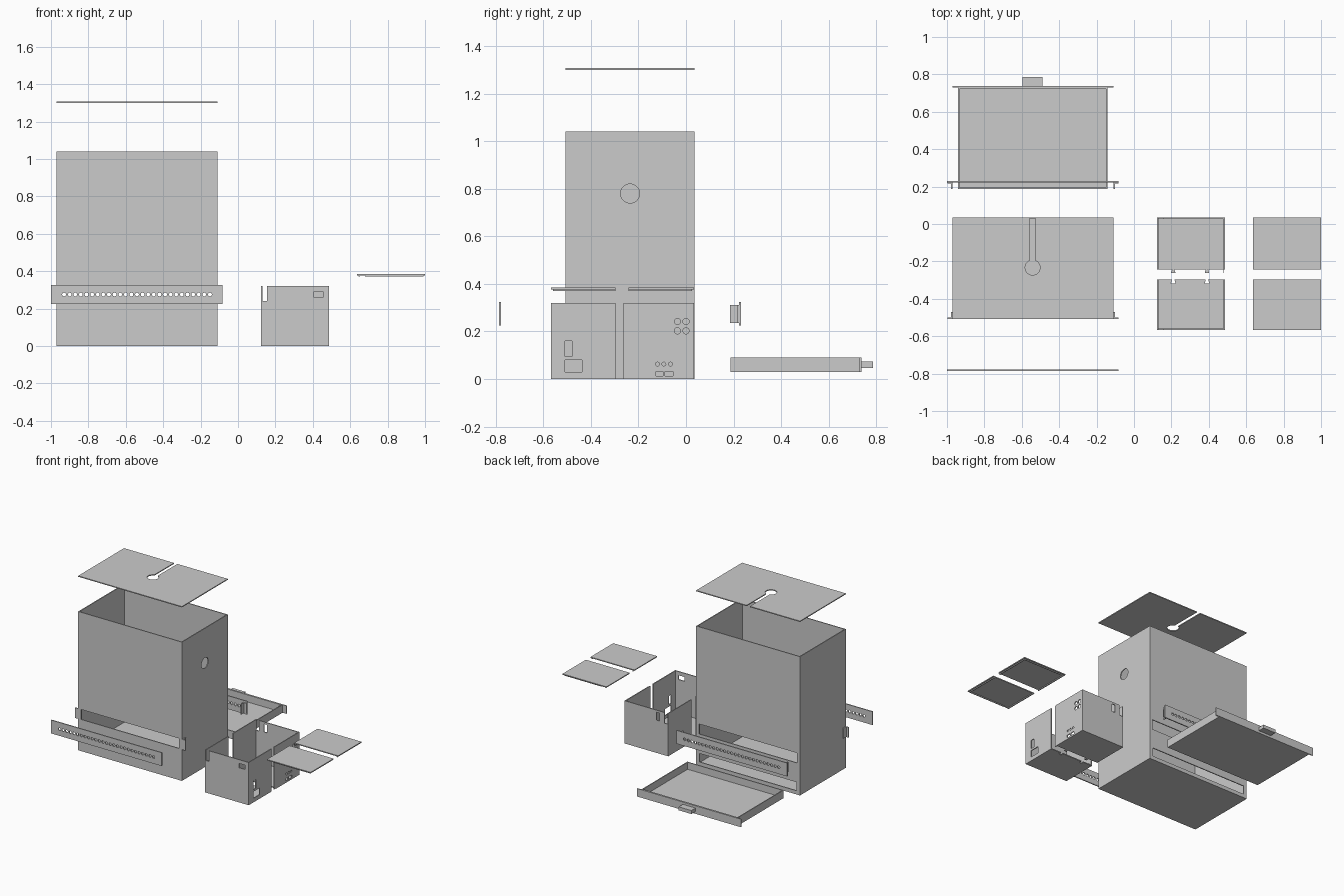
import bpy, bmesh
from math import pi
from mathutils import Matrix, Vector

if "Cube" in bpy.data.objects:
    bpy.data.objects.remove(bpy.data.objects["Cube"])


def add_box(bm, x0, x1, y0, y1, z0, z1):
    c = Vector((x0 + x1, y0 + y1, z0 + z1)) / 2
    m = Matrix.Translation(c) @ Matrix.Diagonal((x1 - x0, y1 - y0, z1 - z0, 1))
    bmesh.ops.create_cube(bm, size=1, matrix=m)


def add_cyl(bm, centre, r, depth, axis, seg=24):
    rot = {'x': Matrix.Rotation(pi / 2, 4, 'Y'),
           'y': Matrix.Rotation(pi / 2, 4, 'X'), 'z': Matrix()}[axis]
    bmesh.ops.create_cone(bm, cap_ends=True, segments=seg, radius1=r, radius2=r,
                          depth=depth, matrix=Matrix.Translation(centre) @ rot)


def add_dovetail(bm, x, y0, y1, z0, z1, w0, w1):
    pts = [(x - w0, y0), (x - w1, y1), (x + w1, y1), (x + w0, y0)]
    face = bm.faces.new([bm.verts.new((px, py, z0)) for px, py in pts])
    out = bmesh.ops.extrude_face_region(bm, geom=[face])
    vs = [v for v in out['geom'] if isinstance(v, bmesh.types.BMVert)]
    bmesh.ops.translate(bm, verts=vs, vec=(0, 0, z1 - z0))
    bmesh.ops.recalc_face_normals(bm, faces=bm.faces)


ADDERS = {'box': add_box, 'cyl': add_cyl, 'dove': add_dovetail}


def make(name, shapes):
    bm = bmesh.new()
    for kind, *args in shapes:
        ADDERS[kind](bm, *args)
    me = bpy.data.meshes.new(name)
    bm.to_mesh(me)
    bm.free()
    ob = bpy.data.objects.new(name, me)
    bpy.context.collection.objects.link(ob)
    return ob


def cut(ob, *groups):
    """Subtract each group of (non-overlapping) shapes and bake the result."""
    for shapes in groups:
        cutter = make("cutter", shapes)
        cutter.hide_render = True
        mod = ob.modifiers.new("cut", 'BOOLEAN')
        mod.operation, mod.solver, mod.object = 'DIFFERENCE', 'EXACT', cutter
        dg = bpy.context.evaluated_depsgraph_get()
        dg.update()
        me = bpy.data.meshes.new_from_object(ob.evaluated_get(dg))
        ob.modifiers.clear()
        ob.data = me
        bpy.data.objects.remove(cutter)
    return ob


T = 0.007
X0, X1, Y0, Y1 = -0.97, -0.11, -0.507, 0.036

# Main cabinet: open top, vent slots front and back, drawer slot, side port
cabinet = make("cabinet", [('box', X0, X1, Y0, Y1, 0, 1.04)])
cut(cabinet,
    [('box', X0 + T, X1 - T, Y0 + T, Y1 - T, T, 1.2)],
    [('box', -0.945, -0.135, Y0 - 0.05, Y0 + 0.05, 0.237, 0.312),
     ('box', -0.945, -0.135, Y1 - 0.05, Y1 + 0.05, 0.237, 0.312),
     ('box', -0.942, -0.138, Y1 - 0.05, Y1 + 0.05, 0.028, 0.092),
     ('cyl', (X1, -0.235, 0.78), 0.04, 0.1, 'x', 32)])

# Cabinet lid with keyhole slot
lid = make("cabinet_lid", [('box', X0, X1, Y0, Y1, 1.3, 1.307)])
cut(lid, [('cyl', (-0.542, -0.233, 1.3), 0.04, 0.1, 'z', 32)],
    [('box', -0.556, -0.528, -0.22, 0.1, 1.25, 1.35)])

# Perforated vent panels
for name, y in (("front_vent_panel", -0.782), ("back_vent_panel", 0.227)):
    p = make(name, [('box', -1, -0.083, y - 0.004, y + 0.004, 0.225, 0.325)])
    cut(p, [('cyl', (-0.93 + 0.03 * i, y, 0.275), 0.01, 0.05, 'y', 16) for i in range(27)])

# L brackets either side of the vent openings
for name, y, s in (("front_bracket", Y0, 1), ("back_bracket", 0.222, -1)):
    for wall, side in ((X0, -1), (X1, 1)):
        def span(a, b, d):
            return sorted((a, a + d * b))
        make(name, [
            ('box', *span(wall, 0.008, side), *span(y, 0.036, s), 0.235, 0.312),
            ('box', *span(wall + side * 0.008, 0.02, side), *span(y, 0.006, s), 0.235, 0.312)])

# Drawer with face plate and pull
drawer = make("drawer_tray", [('box', -0.94, -0.142, 0.187, 0.73, 0.03, 0.09)])
cut(drawer, [('box', -0.933, -0.149, 0.194, 0.723, 0.037, 0.2)])
make("drawer_face", [('box', X0, X1, 0.73, 0.737, 0.03, 0.09)])
make("drawer_pull", [('box', -0.595, -0.49, 0.737, 0.786, 0.047, 0.073)])

# Control case: two open halves facing each other
A0, A1, B0, B1 = -0.567, -0.297, -0.242, 0.034
CX0, CX1, H = 0.124, 0.486, 0.32
front_case = make("front_case_half", [('box', CX0, CX1, A0, A1, 0, H)])
cut(front_case,
    [('box', CX0 + T, CX1 - T, A0 + T, A1 + 0.1, T, 0.5)],
    [('box', CX0 + T, 0.155, A0 - 0.05, A0 + 0.05, 0.24, 0.4),
     ('box', 0.405, 0.455, A0 - 0.05, A0 + 0.05, 0.26, 0.292),
     ('box', CX1 - 0.05, CX1 + 0.05, -0.508, -0.48, 0.095, 0.16),
     ('box', CX1 - 0.05, CX1 + 0.05, -0.508, -0.438, 0.03, 0.08)]
    + [('dove', x, A1 + 0.002, A1 - 0.02, -0.05, 0.05, 0.006, 0.012) for x in (0.21, 0.39)])

back_case = make("back_case_half", [('box', CX0, CX1, B0, B1, 0, H)])
cut(back_case,
    [('box', CX0 + T, CX1 - T, B0 - 0.1, B1 - T, T, 0.5)],
    [('box', CX0 + T, 0.155, B1 - 0.05, B1 + 0.05, 0.24, 0.4),
     ('box', 0.195, 0.222, B1 - 0.05, B1 + 0.05, 0.245, 0.305),
     ('box', CX1 - 0.05, CX1 + 0.05, -0.127, -0.096, 0.012, 0.032),
     ('box', CX1 - 0.05, CX1 + 0.05, -0.088, -0.055, 0.012, 0.032)]
    + [('cyl', (CX1, y, z), 0.013, 0.08, 'x') for y in (-0.036, 0.0) for z in (0.203, 0.242)]
    + [('cyl', (CX1, y, 0.063), 0.008, 0.08, 'x', 16) for y in (-0.12, -0.093, -0.065)])
make("case_joint_tabs",
     [('dove', x, B0, B0 - 0.02, 0, T, 0.006, 0.012) for x in (0.21, 0.39)]
     + [('box', CX1 - T, CX1 - T / 2, B0 - 0.02, B0, 0, H)])

# Case lids with locating rims underneath
for name, y0, y1, r0, r1, end in (
        ("front_case_lid", A0, A1, A0 + 0.008, A1, 0),
        ("back_case_lid", B0, B1, B0, B1 - 0.008, 1)):
    e = (r1 - 0.006, r1) if end else (r0, r0 + 0.006)
    make(name, [('box', 0.636, 1.0, y0, y1, 0.377, 0.384)])
    make(name + "_rim", [
        ('box', 0.645, 0.651, r0, r1, 0.37, 0.377),
        ('box', 0.986, 0.992, r0, r1, 0.37, 0.377),
        ('box', 0.68, 0.986, *e, 0.37, 0.377)])
